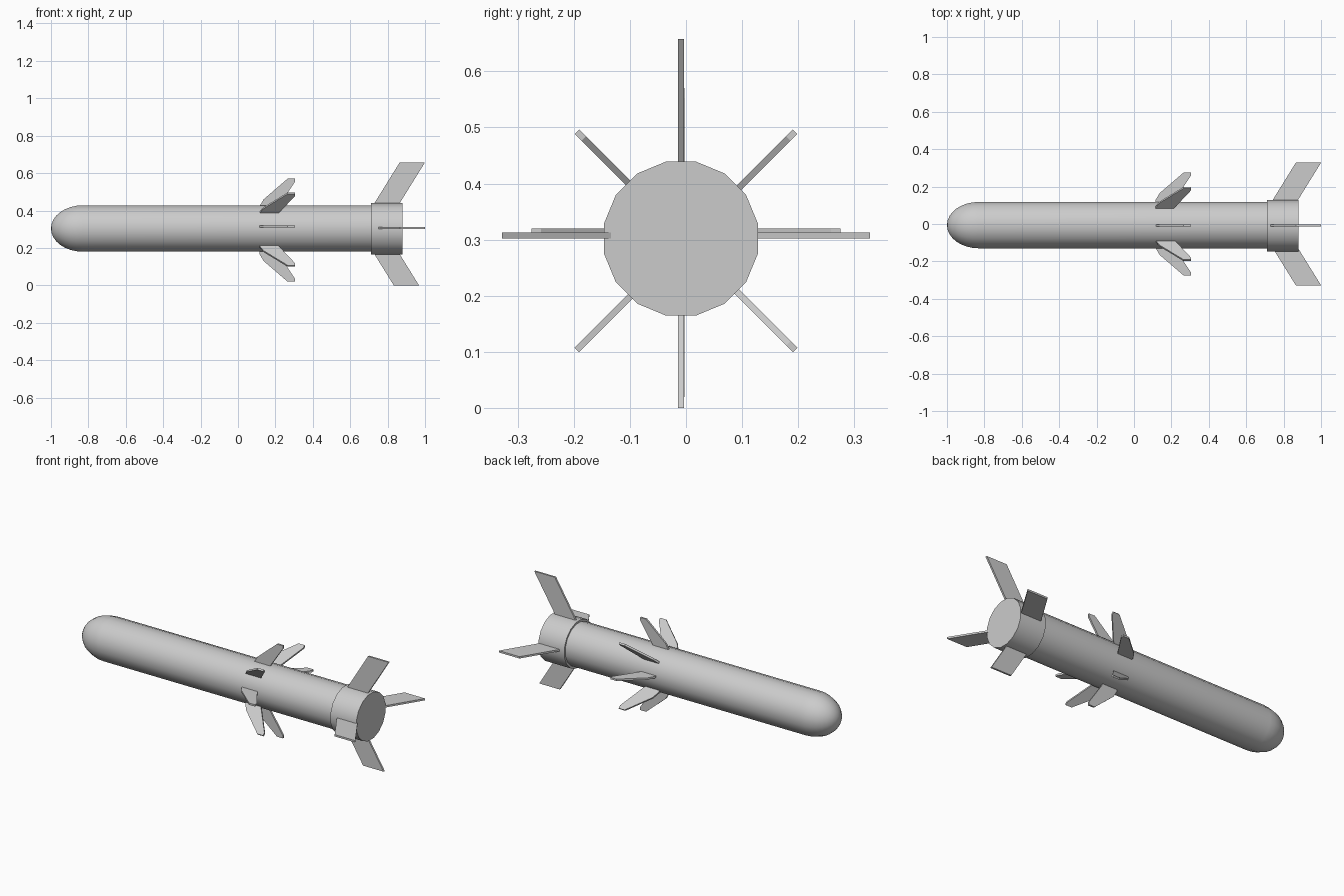
import bpy, bmesh
from math import sin, cos, pi, radians
from mathutils import Matrix

if "Cube" in bpy.data.objects:
    bpy.data.objects.remove(bpy.data.objects["Cube"])

AXIS_Y, AXIS_Z = -0.006, 0.302
SIDES = 16


def add_object(name, bm, smooth=False):
    bmesh.ops.recalc_face_normals(bm, faces=bm.faces)
    mesh = bpy.data.meshes.new(name)
    bm.to_mesh(mesh)
    bm.free()
    ob = bpy.data.objects.new(name, mesh)
    bpy.context.collection.objects.link(ob)
    if smooth:
        bpy.ops.object.select_all(action='DESELECT')
        bpy.context.view_layer.objects.active = ob
        ob.select_set(True)
        bpy.ops.object.shade_smooth_by_angle(angle=radians(35))
    return ob


def lathe(name, profile, y, z):
    """Revolve (x, apothem) points about the long axis, flats facing up and sideways."""
    bm = bmesh.new()
    rings = []
    for x, r in profile:
        if r == 0:
            rings.append([bm.verts.new((x, y, z))])
            continue
        R = r / cos(pi / SIDES)
        angles = [2 * pi * (i + 0.5) / SIDES for i in range(SIDES)]
        rings.append([bm.verts.new((x, y + R * cos(a), z + R * sin(a))) for a in angles])
    for a, b in zip(rings, rings[1:]):
        for i in range(SIDES):
            j = (i + 1) % SIDES
            if len(a) == 1:
                bm.faces.new((a[0], b[i], b[j]))
            else:
                bm.faces.new((a[i], a[j], b[j], b[i]))
    for ring in (rings[0], rings[-1]):
        if len(ring) > 1:
            bm.faces.new(ring)
    return add_object(name, bm, True)


def fin(name, outline, angle, y, z, thick=0.011):
    """Flat plate from (x, radius) points, turned about the long axis."""
    bm = bmesh.new()
    face = bm.faces.new([bm.verts.new((x, r, -thick / 2)) for x, r in outline])
    ext = bmesh.ops.extrude_face_region(bm, geom=[face])
    new = [v for v in ext['geom'] if isinstance(v, bmesh.types.BMVert)]
    bmesh.ops.translate(bm, verts=new, vec=(0, 0, thick))
    bm.transform(Matrix.Translation((0, y, z)) @ Matrix.Rotation(radians(angle), 4, 'X'))
    return add_object(name, bm)


# body with rounded nose
nose = [(-0.83 - 0.17 * cos(t), 0.124 * sin(t)) for t in [pi / 2 * i / 8 for i in range(9)]]
lathe("body", nose + [(0.74, 0.124)], AXIS_Y, AXIS_Z + 0.002)

# tail collar
lathe("tail_collar", [(0.71, 0.137), (0.88, 0.137)], AXIS_Y - 0.003, AXIS_Z)

# eight middle fins
mid = [(0.115, 0.115), (0.115, 0.128), (0.137, 0.165), (0.265, 0.275),
       (0.304, 0.275), (0.304, 0.258), (0.215, 0.125), (0.21, 0.115)]
for i in range(8):
    if i % 4 == 0:
        y, z = 0, 0.3145
    elif i % 4 == 2:
        y, z = -0.008, 0.295
    else:
        y, z = 0, 0.298
    fin(f"middle_fin_{i + 1}", mid, 45 * i, y, z)


# four swept tail fins, the lower one shorter
def tail_outline(tip):
    lead, trail = 0.865 - 0.62 * (0.355 - tip), 1.0 - 0.62 * (0.355 - tip)
    drop = 0.62 * (tip - 0.125)
    return [(lead - drop, 0.125), (lead, tip), (trail, tip), (trail - drop, 0.125)]


side = [(x + 0.017, r) for x, r in tail_outline(0.328)]
fin("tail_fin_right", side, 0, 0, 0.3075)
fin("tail_fin_left", side, 180, 0, 0.3075)
fin("tail_fin_top", tail_outline(0.355), 90, -0.009, 0.303)
fin("tail_fin_bottom", tail_outline(0.303), -90, -0.009, 0.303)
